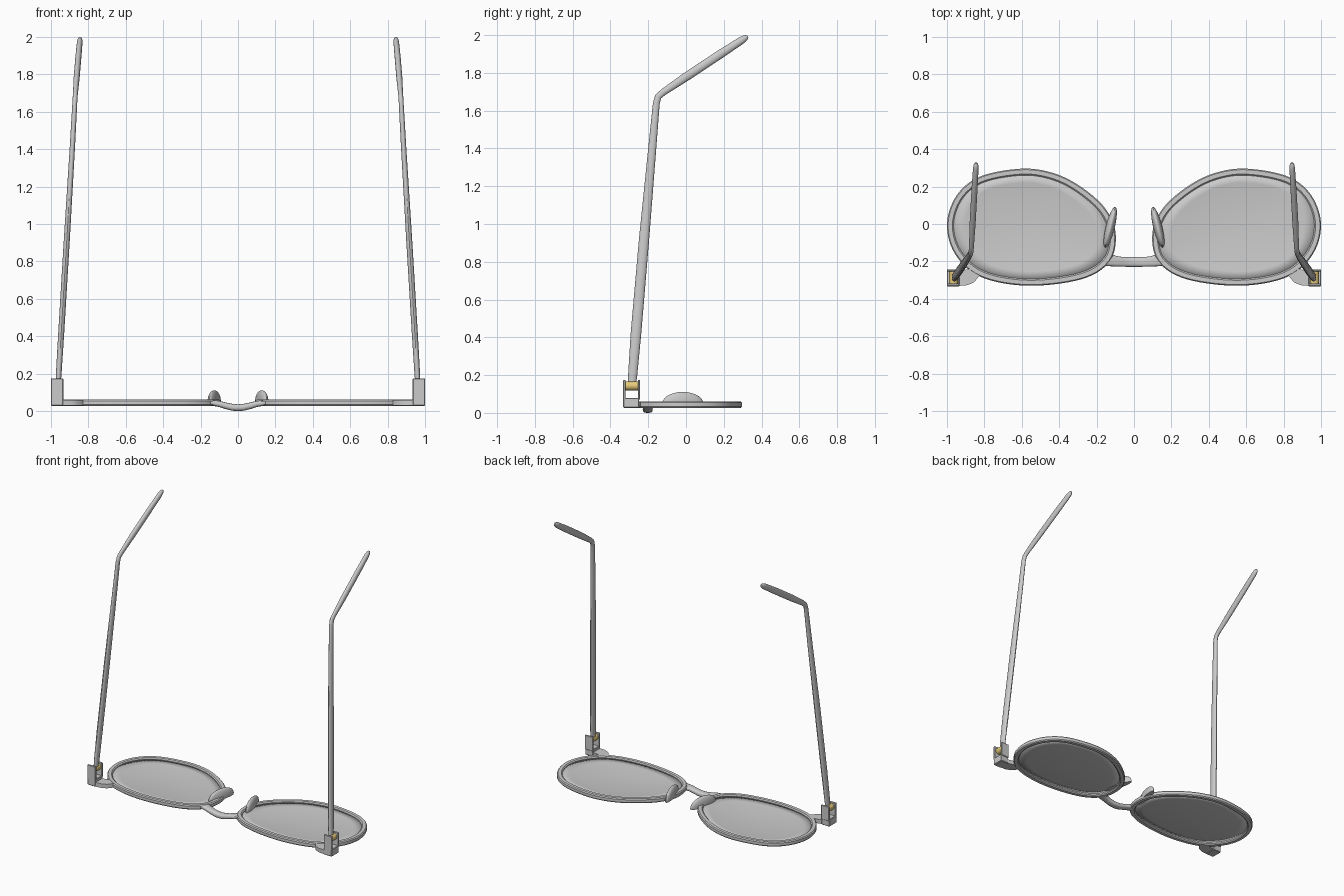
import bpy, bmesh, math
from mathutils import Vector, Matrix

if "Cube" in bpy.data.objects:
    bpy.data.objects.remove(bpy.data.objects["Cube"])


def finish(name, bm, mirror=True, mat=None):
    bmesh.ops.recalc_face_normals(bm, faces=bm.faces)
    me = bpy.data.meshes.new(name)
    bm.to_mesh(me)
    bm.free()
    ob = bpy.data.objects.new(name, me)
    bpy.context.collection.objects.link(ob)
    me.polygons.foreach_set("use_smooth", [True] * len(me.polygons))
    me.set_sharp_from_angle(angle=math.radians(35))
    if mat:
        me.materials.append(mat)
    if mirror:
        ob.modifiers.new("Mirror", "MIRROR").use_mirror_merge = False
    return ob


def material(name, color):
    m = bpy.data.materials.new(name)
    m.diffuse_color = color
    m.use_nodes = True
    m.node_tree.nodes["Principled BSDF"].inputs["Base Color"].default_value = m.diffuse_color
    return m


def bridge_rings(bm, rings, closed=False):
    n = len(rings[0])
    for i in range(len(rings) if closed else len(rings) - 1):
        a, b = rings[i], rings[(i + 1) % len(rings)]
        for j in range(n):
            k = (j + 1) % n
            bm.faces.new((a[j], a[k], b[k], b[j]))


def loft(name, stations, ref, n=16, mirror=True, power=1.0):
    # stations: (centre, half size along ref, half size across)
    bm, rings = bmesh.new(), []
    pts = [Vector(s[0]) for s in stations]
    for i, (c, a, b) in enumerate(stations):
        t = (pts[min(i + 1, len(pts) - 1)] - pts[max(i - 1, 0)]).normalized()
        u = (Vector(ref) - t * t.dot(Vector(ref))).normalized()
        v = t.cross(u)
        ring = []
        for k in range(n):
            ca, sa = math.cos(2 * math.pi * k / n), math.sin(2 * math.pi * k / n)
            x = math.copysign(abs(ca) ** power, ca) * a
            y = math.copysign(abs(sa) ** power, sa) * b
            ring.append(bm.verts.new(pts[i] + u * x + v * y))
        rings.append(ring)
    bridge_rings(bm, rings)
    bm.faces.new(rings[0])
    bm.faces.new(rings[-1])
    return finish(name, bm, mirror)


def smooth_loop(pts, sub):
    out, n = [], len(pts)
    for i in range(n):
        p = [Vector(pts[(i + d) % n]) for d in (-1, 0, 1, 2)]
        for k in range(sub):
            t = k / sub
            out.append(0.5 * (2 * p[1] + (p[2] - p[0]) * t
                              + (2 * p[0] - 5 * p[1] + 4 * p[2] - p[3]) * t * t
                              + (3 * p[1] - p[0] - 3 * p[2] + p[3]) * t ** 3))
    return out


def box(name, lo, hi, bevel=0.004):
    bm = bmesh.new()
    lo, hi = Vector(lo), Vector(hi)
    bmesh.ops.create_cube(bm, size=1, matrix=Matrix.Translation((lo + hi) / 2)
                          @ Matrix.Diagonal((*(hi - lo), 1)))
    bmesh.ops.bevel(bm, geom=bm.edges[:], offset=bevel, segments=1, affect='EDGES')
    return finish(name, bm)


gold = material("gold", (0.8, 0.6, 0.2, 1))
glass = material("lens_grey", (0.62, 0.62, 0.62, 1))

# Lens outline, counter-clockwise, outer edge of the rim
outline = smooth_loop([(1.0, 0.0), (0.947, 0.155), (0.82, 0.255), (0.6, 0.296), (0.43, 0.272),
                       (0.285, 0.2), (0.155, 0.085), (0.098, -0.05), (0.13, -0.2), (0.28, -0.295),
                       (0.567, -0.33), (0.82, -0.283), (0.957, -0.16)], 7)
N = len(outline)
inward = []
for i in range(N):
    d = (outline[(i + 1) % N] - outline[i - 1]).normalized()
    inward.append(Vector((-d.y, d.x)))

# Rims: chamfered section swept round the outline
section = [(0, 0.034), (0.006, 0.027), (0.029, 0.027), (0.036, 0.034),
           (0.036, 0.054), (0.029, 0.061), (0.006, 0.061), (0, 0.054)]
bm = bmesh.new()
bridge_rings(bm, [[bm.verts.new((*(p + w * o), z)) for o, z in section]
                  for p, w in zip(outline, inward)], closed=True)
finish("rims", bm)

# Lenses: shallow dome bulging towards the front
bm = bmesh.new()
edge = [p + w * 0.034 for p, w in zip(outline, inward)]
mid = Vector((0.56, -0.01))
rings = [[bm.verts.new((*(mid + (p - mid) * f), 0.026 + 0.018 * f * f)) for p in edge]
         for f in (1, 0.85, 0.65, 0.4, 0.15)]
bridge_rings(bm, rings)
bm.faces.new(rings[-1])
lens = finish("lenses", bm, mat=glass)
lens.modifiers.new("Thickness", "SOLIDIFY").thickness = 0.005

# Nose bridge, dipping forward in the middle
half = [((0.03, -0.203, 0.02), 0.026, 0.018), ((0.065, -0.202, 0.028), 0.026, 0.017),
        ((0.1, -0.199, 0.038), 0.028, 0.016), ((0.14, -0.19, 0.044), 0.036, 0.015)]
other = [((-c[0], c[1], c[2]), a, b) for c, a, b in reversed(half)]
loft("nose_bridge", other + [((0, -0.203, 0.018), 0.026, 0.018)] + half,
     (0, 1, 0), mirror=False, power=0.7)

# Nose pads: flattened domes on the inner rims
bm = bmesh.new()
bmesh.ops.create_uvsphere(bm, u_segments=24, v_segments=14, radius=1,
                          matrix=Matrix.Translation((0.127, -0.017, 0.05))
                          @ Matrix.Rotation(math.radians(14), 4, 'Z')
                          @ Matrix.Diagonal((0.024, 0.112, 0.061, 1)))
bmesh.ops.bisect_plane(bm, geom=bm.verts[:] + bm.edges[:] + bm.faces[:],
                       plane_co=(0, 0, 0.04), plane_no=(0, 0, -1), clear_outer=True)
bmesh.ops.holes_fill(bm, edges=[e for e in bm.edges if e.is_boundary])
finish("nose_pads", bm)

# End pieces joining the rims to the hinges
bm = bmesh.new()
base = bm.faces.new([bm.verts.new((x, y, 0.03)) for x, y in (
    (0.95, -0.332), (0.89, -0.327), (0.855, -0.312), (0.825, -0.275), (0.87, -0.238), (0.95, -0.255))])
up = bmesh.ops.extrude_face_region(bm, geom=[base])
bmesh.ops.translate(bm, vec=(0, 0, 0.03),
                    verts=[v for v in up["geom"] if isinstance(v, bmesh.types.BMVert)])
finish("end_pieces", bm)

# Hinge brackets: base block with two upright cheeks
box("hinge_bases", (0.934, -0.333, 0.027), (1.0, -0.248, 0.08))
box("hinge_front_cheeks", (0.934, -0.333, 0.07), (1.0, -0.319, 0.175), 0.003)
box("hinge_back_cheeks", (0.934, -0.255, 0.07), (1.0, -0.243, 0.175), 0.003)

# Gold hinge barrels
bm = bmesh.new()
bmesh.ops.create_cone(bm, cap_ends=True, segments=20, radius1=0.024, radius2=0.024, depth=0.066,
                      matrix=Matrix.Translation((0.965, -0.287, 0.143))
                      @ Matrix.Rotation(math.pi / 2, 4, 'X'))
finish("hinge_barrels", bm, mat=gold)

# Temple arms with bent ear tips
loft("temple_arms", [((0.961, -0.287, 0.145), 0.013, 0.02), ((0.959, -0.283, 0.19), 0.015, 0.024),
                     ((0.945, -0.265, 0.42), 0.016, 0.028), ((0.915, -0.222, 0.92), 0.016, 0.027),
                     ((0.885, -0.177, 1.42), 0.014, 0.021), ((0.873, -0.157, 1.64), 0.013, 0.018),
                     ((0.871, -0.147, 1.675), 0.013, 0.018), ((0.869, -0.12, 1.698), 0.013, 0.018),
                     ((0.863, 0.0, 1.779), 0.016, 0.023), ((0.853, 0.18, 1.898), 0.016, 0.023),
                     ((0.846, 0.295, 1.973), 0.015, 0.020), ((0.845, 0.318, 1.988), 0.012, 0.014),
                     ((0.845, 0.327, 1.994), 0.006, 0.006)], (1, 0, 0))
